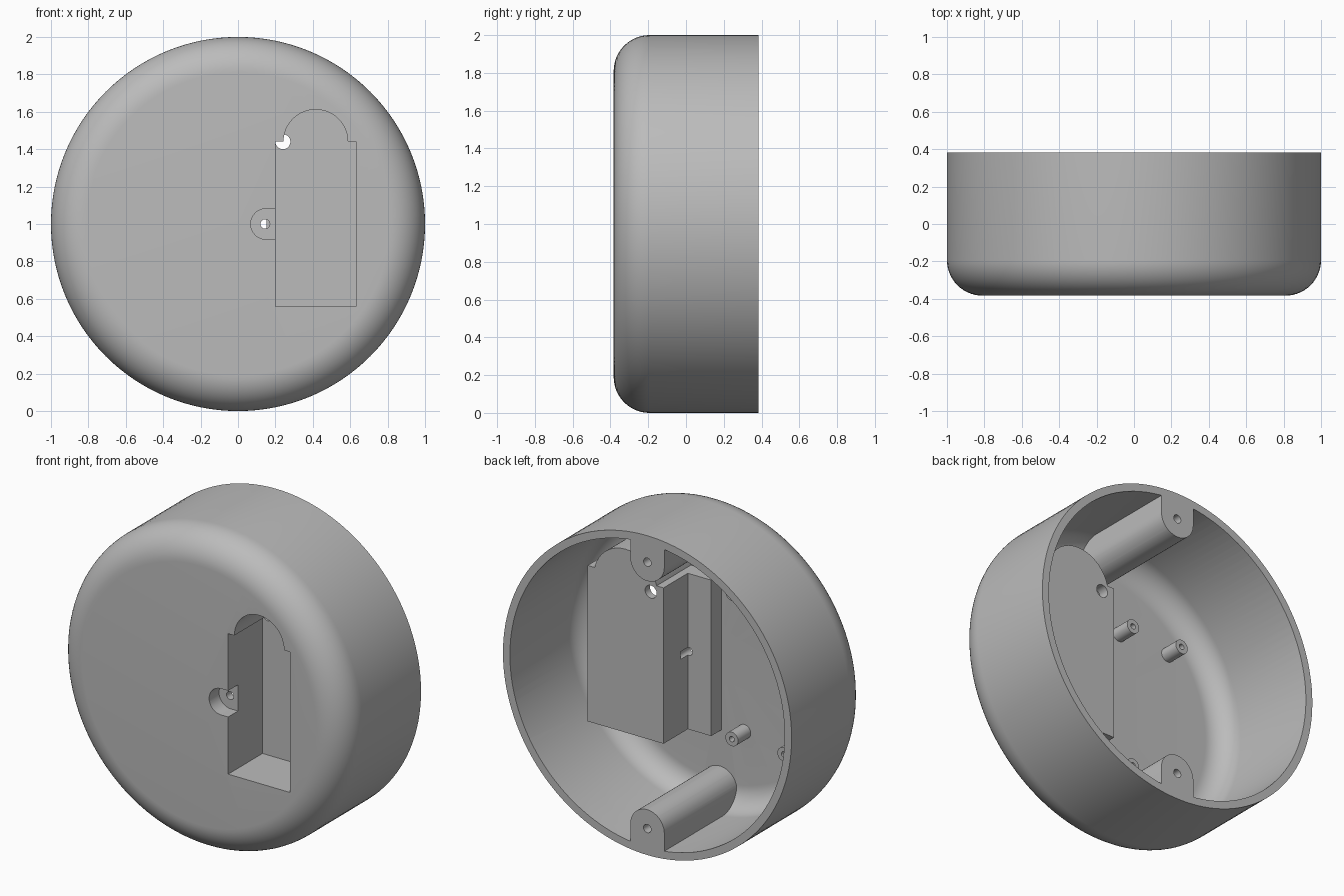
import bpy
import bmesh
from math import sin, cos, pi, asin

if "Cube" in bpy.data.objects:
    bpy.data.objects.remove(bpy.data.objects["Cube"])

FRONT, BACK, WALL, FILLET = -0.383, 0.383, 0.048, 0.19

grey = bpy.data.materials.new("plain grey")
grey.use_nodes = True
colour = (0.5, 0.5, 0.5, 1)
grey.diffuse_color = colour
grey.node_tree.nodes["Principled BSDF"].inputs["Base Color"].default_value = colour


def to_object(name, bm):
    bmesh.ops.remove_doubles(bm, verts=bm.verts, dist=1e-5)
    bmesh.ops.recalc_face_normals(bm, faces=bm.faces)
    mesh = bpy.data.meshes.new(name)
    bm.to_mesh(mesh)
    bm.free()
    mesh.materials.append(grey)
    obj = bpy.data.objects.new(name, mesh)
    bpy.context.collection.objects.link(obj)
    return obj


def arc(cx, cz, r, start, end, steps=24):
    angles = [start + (end - start) * i / steps for i in range(steps + 1)]
    return [(cx + r * cos(a), cz + r * sin(a)) for a in angles]


def prism(name, outline, y0, y1):
    """Extrude an x-z outline along y."""
    bm = bmesh.new()
    face = bm.faces.new([bm.verts.new((x, y0, z)) for x, z in outline])
    made = bmesh.ops.extrude_face_region(bm, geom=[face])["geom"]
    moved = [v for v in made if isinstance(v, bmesh.types.BMVert)]
    bmesh.ops.translate(bm, verts=moved, vec=(0, y1 - y0, 0))
    return to_object(name, bm)


def rod(name, x, z, r, y0, y1):
    return prism(name, arc(x, z, r, 0, 2 * pi, 32)[:-1], y0, y1)


def drum(name, radius, front, back, fillet):
    """Solid of revolution about y with a rounded front edge."""
    bm = bmesh.new()
    profile = [(0, front)] + arc(radius - fillet, front + fillet, fillet, -pi / 2, 0, 14)
    profile += [(radius, back), (0, back)]
    verts = [bm.verts.new((r, y, 1)) for r, y in profile]
    edges = [bm.edges.new(pair) for pair in zip(verts, verts[1:])]
    bmesh.ops.spin(bm, geom=verts + edges, cent=(0, 0, 1), axis=(0, 1, 0),
                   angle=2 * pi, steps=128)
    return to_object(name, bm)


def subtract(target, cutters):
    """Cut each solid out of the target and remove the cutter."""
    bpy.context.view_layer.objects.active = target
    for cutter in cutters:
        mod = target.modifiers.new("cut", "BOOLEAN")
        mod.operation, mod.solver, mod.object = "DIFFERENCE", "EXACT", cutter
        bpy.ops.object.modifier_apply(modifier=mod.name)
        bpy.data.objects.remove(cutter)


def pocket_outline(grow):
    """Rectangle with a round finger notch on top."""
    r = 0.172 + grow
    a = asin(grow / r)
    left, right, low, high = 0.2 - grow, 0.63 + grow, 0.56 - grow, 1.44 + grow
    return [(left, high), (left, low), (right, low), (right, high)] + \
        arc(0.415, 1.44, r, a, pi - a)


# Hollow of the case, with the inner parts left standing
cavity = drum("cavity", 1 - WALL, FRONT + WALL, 0.5, FILLET - WALL)
peg_spots = [(x, 1 + s * 0.455) for x in (-0.17, -0.53) for s in (1, -1)]
inner = [prism("pocket_housing", pocket_outline(WALL), -0.6, 0.005),
         prism("side_step", [(-0.01, 0.512), (0.25, 0.512), (0.25, 1.488), (-0.01, 1.488)],
               -0.6, -0.235)]
for s in (1, -1):
    # Screw bosses at top and bottom, round on the inside
    outline = arc(0, 1 + s * 0.834, 0.118, 0, -s * pi) + [(-0.118, 1 + s * 1.2), (0.118, 1 + s * 1.2)]
    inner.append(prism("screw_boss", outline, -0.6, 0.6))
inner += [rod("peg", x, z, 0.044, -0.6, -0.21) for x, z in peg_spots]
subtract(cavity, inner)

# Round case with pocket, screw recess and drilled holes
case = drum("round_case", 1, FRONT, BACK, FILLET)
cuts = [cavity,
        prism("pocket", pocket_outline(0), -0.6, -0.043),
        prism("screw_recess", arc(0.15, 1, 0.082, pi / 2, 3 * pi / 2)
              + [(0.25, 0.918), (0.25, 1.082)], -0.6, -0.285),
        rod("recess_hole", 0.145, 1, 0.025, -0.5, -0.165),
        rod("cable_hole", 0.24, 1.44, 0.04, -0.06, 0.1)]
cuts += [rod("boss_hole", 0, 1 + s * 0.834, 0.026, -0.1, 0.5) for s in (1, -1)]
cuts += [rod("peg_hole", x, z, 0.017, -0.3, -0.1) for x, z in peg_spots]
subtract(case, cuts)

bpy.ops.object.select_all(action="DESELECT")
case.select_set(True)
bpy.context.view_layer.objects.active = case
bpy.ops.object.shade_smooth_by_angle(angle=pi / 6)
